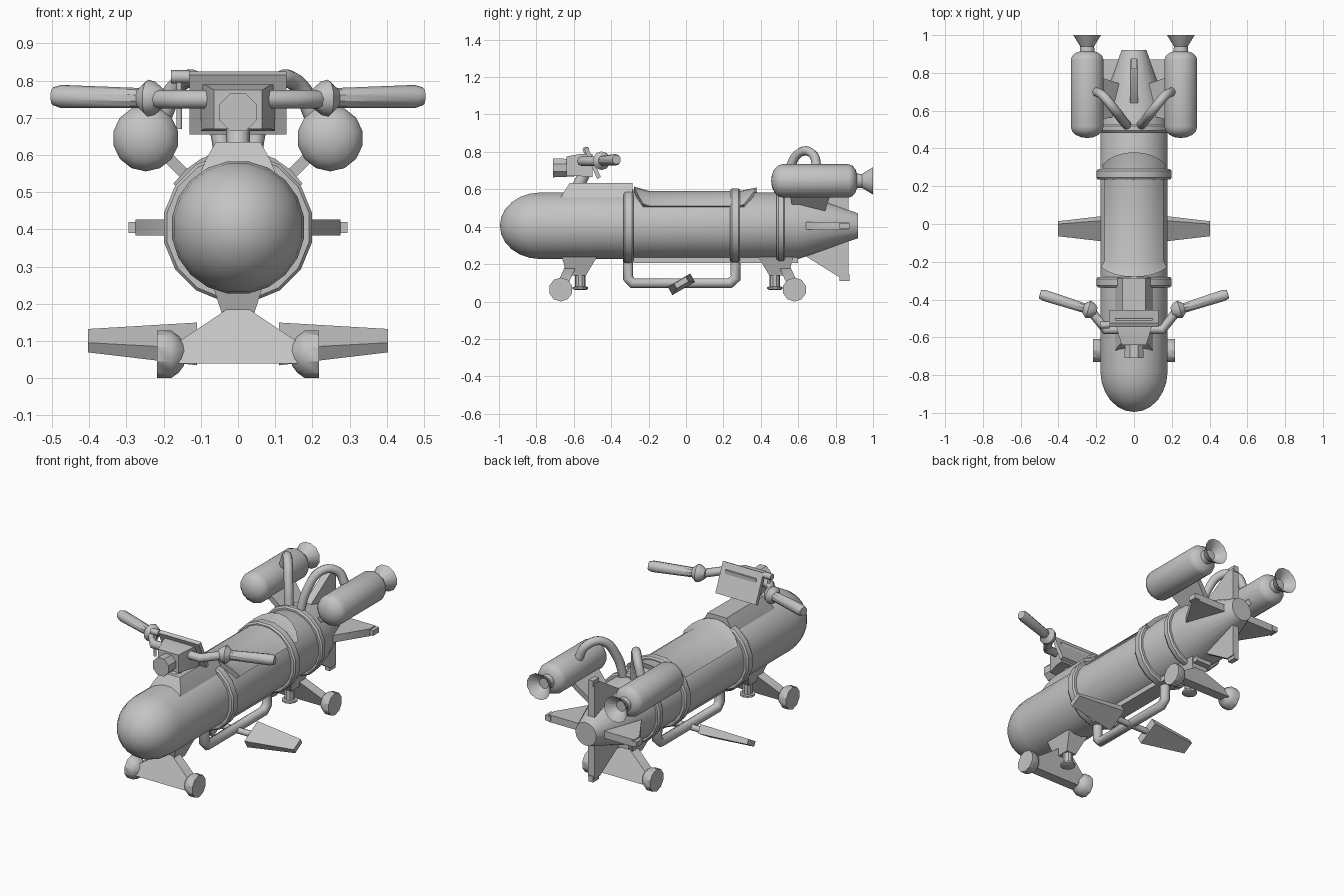
import bpy, bmesh, math
from mathutils import Vector, Matrix

if "Cube" in bpy.data.objects:
    bpy.data.objects.remove(bpy.data.objects["Cube"])

grey = bpy.data.materials.new("grey_metal")
grey.diffuse_color = (0.55, 0.55, 0.55, 1)
grey.use_nodes = True
grey.node_tree.nodes["Principled BSDF"].inputs["Base Color"].default_value = grey.diffuse_color
ZC = 0.405  # height of the hull axis


def finish(ob, angle=35):
    ob.data.materials.clear()
    ob.data.materials.append(grey)
    bpy.ops.object.select_all(action='DESELECT')
    ob.select_set(True)
    bpy.context.view_layer.objects.active = ob
    bpy.ops.object.shade_smooth_by_angle(angle=math.radians(angle))
    return ob


def loft(name, rings, closed=False, angle=35):
    """Skin a row of equal-length rings, with caps unless closed."""
    bm = bmesh.new()
    vs = [[bm.verts.new(p) for p in r] for r in rings]
    n = len(vs[0])
    pairs = list(zip(vs, vs[1:])) + ([(vs[-1], vs[0])] if closed else [])
    for a, b in pairs:
        for i in range(n):
            j = (i + 1) % n
            bm.faces.new((a[i], a[j], b[j], b[i]))
    if not closed:
        bm.faces.new(vs[0])
        bm.faces.new(vs[-1])
    bmesh.ops.remove_doubles(bm, verts=bm.verts, dist=1e-5)
    bmesh.ops.recalc_face_normals(bm, faces=bm.faces)
    me = bpy.data.meshes.new(name)
    bm.to_mesh(me)
    bm.free()
    ob = bpy.data.objects.new(name, me)
    bpy.context.collection.objects.link(ob)
    return finish(ob, angle)


def lathe(name, origin, axis, profile, segs=16, closed=False, angle=35):
    """Spin (distance, radius) pairs round an axis from origin."""
    q = Vector(axis).to_track_quat('Z', 'Y')
    rings = [[Vector(origin) + q @ Vector((r * math.cos(a), r * math.sin(a), d))
              for a in [2 * math.pi * (i + 0.5) / segs for i in range(segs)]]
             for d, r in profile]
    return loft(name, rings, closed, angle)


def box(name, x, y, z):
    return loft(name, [[(x[0], y[0], k), (x[1], y[0], k), (x[1], y[1], k), (x[0], y[1], k)]
                       for k in z])


def fin(name, profile, angle, thick):
    """Plate from (y, radius) points standing radially on the hull."""
    rot = Matrix.Rotation(angle, 3, 'Y')
    return loft(name, [[rot @ Vector((t, y, r)) + Vector((0, 0, ZC)) for y, r in profile]
                       for t in (-thick / 2, thick / 2)])


def tube(name, points, radius, smooth=False):
    cu = bpy.data.curves.new(name, 'CURVE')
    cu.dimensions = '3D'
    cu.bevel_depth = radius
    cu.bevel_resolution = 2
    cu.use_fill_caps = True
    cu.resolution_u = 5
    sp = cu.splines.new('BEZIER' if smooth else 'POLY')
    if smooth:
        sp.bezier_points.add(len(points) - 1)
        for b, p in zip(sp.bezier_points, points):
            b.co = p
            b.handle_left_type = b.handle_right_type = 'AUTO'
    else:
        sp.points.add(len(points) - 1)
        for b, p in zip(sp.points, points):
            b.co = (*p, 1)
    ob = bpy.data.objects.new(name, cu)
    bpy.context.collection.objects.link(ob)
    bpy.ops.object.select_all(action='DESELECT')
    ob.select_set(True)
    bpy.context.view_layer.objects.active = ob
    bpy.ops.object.convert(target='MESH')
    return finish(bpy.context.view_layer.objects.active, 50)


# Hull with rounded nose and tapered tail
nose = [(-0.78 - 0.215 * math.cos(a), 0.18 * math.sin(a))
        for a in [math.pi / 2 * i / 6 for i in range(7)]]
lathe("hull", (0, 0, ZC), (0, 1, 0), nose + [(0.6, 0.18), (0.92, 0.067)], 20)

# Straps and rear ring
for name, y0, y1, r in (("front_strap", -0.335, -0.28, 0.203),
                        ("rear_strap", 0.235, 0.29, 0.203),
                        ("tail_ring", 0.485, 0.53, 0.2)):
    lathe(name, (0, 0, ZC), (0, 1, 0), [(y0, 0.17), (y0, r - 0.008), (y0 + 0.01, r),
                                       (y1 - 0.01, r), (y1, r - 0.008), (y1, 0.17)], 16, True)
box("belly_rail", (-0.05, 0.05), (-0.3, 0.6), (0.205, 0.25))

# Saddle: curved shell with raised ends
rings = []
for yc, ye, r in ((-0.28, -0.23, 0.21), (-0.2, -0.19, 0.187), (0.29, 0.28, 0.187), (0.38, 0.31, 0.205)):
    angs = [math.radians(-56 + 14 * i) for i in range(9)]
    arc = lambda rad: [(rad * math.sin(a), yc + (ye - yc) * (abs(a) / angs[-1]) ** 2,
                        ZC + rad * math.cos(a)) for a in angs]
    rings.append(arc(r) + arc(0.172)[::-1])
loft("saddle", rings)

# Fairing under the steering column
loft("fairing", [[(-w, y0, z), (w, y0, z), (w, -0.285, z), (-w, -0.285, z)]
                 for w, y0, z in ((0.1, -0.67, 0.555), (0.085, -0.65, 0.59), (0.06, -0.62, 0.635))])
tube("steering_column", [(0, -0.58, 0.61), (0, -0.53, 0.71)], 0.032)

# Dashboard panel, headlight housing and lamp
loft("dashboard", [[(-0.13, y, z), (0.13, y, z), (0.13, y + 0.02, z + 0.01), (-0.13, y + 0.02, z + 0.01)]
                   for y, z in ((-0.475, 0.655), (-0.545, 0.815))])
loft("headlight_housing", [[(-w, y, a), (w, y, a), (w, y, b), (-w, y, b)]
                           for y, w, a, b in ((-0.5, 0.1, 0.665, 0.79), (-0.56, 0.09, 0.67, 0.79),
                                              (-0.64, 0.065, 0.67, 0.775))])
lathe("headlight", (0, 0, 0.715), (0, 1, 0), [(-0.71, 0.055), (-0.6, 0.05)], 8)

# Handlebars
tube("handlebar", [(-0.22, -0.47, 0.75), (-0.15, -0.56, 0.75), (0.15, -0.56, 0.75),
                   (0.22, -0.47, 0.75)], 0.025)
for s in (-1, 1):
    lathe("grip", (s * 0.2, -0.465, 0.752), (s * 0.3, 0.095, 0.006),
          [(0, 0.025), (0.025, 0.045), (0.045, 0.05), (0.07, 0.027), (0.29, 0.031), (0.312, 0.024)], 10)

# Switch on the left of the bar
tube("switch", [(-0.18, -0.535, 0.81), (-0.13, -0.535, 0.81)], 0.018)
tube("switch_stalk", [(-0.158, -0.535, 0.81), (-0.158, -0.535, 0.67)], 0.008)

# Rocket pods, nozzles, pylons and feed hoses
dome = [math.pi / 2 * i / 4 for i in range(5)]
pod = ([(0.515 - 0.06 * math.cos(a), 0.089 * math.sin(a)) for a in dome] +
       [(0.87 + 0.05 * math.cos(a), 0.089 * math.sin(a)) for a in dome[:0:-1]])
for s in (-1, 1):
    c = (s * 0.248, 0, 0.645)
    lathe("rocket_pod", c, (0, 1, 0), pod, 14)
    lathe("rocket_nozzle", c, (0, 1, 0), [(0.9, 0.042), (0.94, 0.038), (1.0, 0.076),
                                         (0.998, 0.07), (0.95, 0.03)], 12)
    fin("rocket_pylon", [(0.57, 0.15), (0.74, 0.11), (0.78, 0.28), (0.55, 0.28)],
        s * math.pi / 4, 0.03)
    tube("feed_hose", [(s * 0.035, 0.52, 0.57), (s * 0.06, 0.55, 0.7), (s * 0.11, 0.615, 0.8),
                       (s * 0.165, 0.68, 0.785), (s * 0.2, 0.7, 0.71)], 0.025, True)

# Tail fins with tip blocks
for i in range(4):
    fin("tail_fin", [(0.62, 0.15), (0.66, 0.175), (0.82, 0.275), (0.87, 0.275), (0.87, 0.05)],
        i * math.pi / 2, 0.042)
    fin("fin_tip", [(0.82, 0.26), (0.82, 0.295), (0.875, 0.295), (0.875, 0.26)],
        i * math.pi / 2, 0.03)

# Under-hull bar with foot pegs
tube("footrest_bar", [(0, -0.31, 0.23), (0, -0.31, 0.125), (0, -0.285, 0.098), (0, 0.235, 0.098),
                      (0, 0.265, 0.125), (0, 0.265, 0.23)], 0.028)
tube("peg_rod", [(-0.13, -0.025, 0.09), (0.13, -0.025, 0.09)], 0.018)
for s in (-1, 1):
    rings = []
    for x, half, th in ((0.11, 0.07, 0.026), (0.403, 0.037, 0.015)):
        rot = Matrix.Rotation(math.radians(30), 3, 'X')
        rings.append([Vector((s * x, -0.025, 0.092 + (x - 0.11) * 0.03)) + rot @ Vector((0, a * half, b * th))
                      for a, b in ((-1, -1), (1, -1), (1, 1), (-1, 1))])
    loft("foot_peg", rings)

# Landing gear: front and rear sets mirrored along the hull
for name, d, y0 in (("front", -1, -0.565), ("rear", 1, 0.475)):
    loft(name + "_leg", [[(-w, y0 + d * a, z), (w, y0 + d * a, z), (w, y0 + d * b, z), (-w, y0 + d * b, z)]
                         for w, a, b, z in ((0.065, -0.09, 0.1, 0.24), (0.032, -0.03, 0.07, 0.14))])
    outline = [(-0.03, 0.185), (0.03, 0.185), (0.16, 0.098), (0.16, 0.04), (-0.16, 0.04), (-0.16, 0.098)]
    loft(name + "_axle", [[(x, y0 + d * (0.105 - (z - 0.07) * 0.45) + t, z) for x, z in outline]
                          for t in (-0.03, 0.03)])
    lathe(name + "_damper", (0, y0, 0), (0, 0, 1), [(0.062, 0.03), (0.068, 0.042), (0.078, 0.042),
                                                   (0.08, 0.028), (0.16, 0.028)], 10)
    for s in (-1, 1):
        lathe(name + "_wheel", (0, y0 + d * 0.105, 0.064), (s, 0, 0),
              [(0.145, 0.03), (0.16, 0.05), (0.18, 0.064), (0.218, 0.064)], 10)
